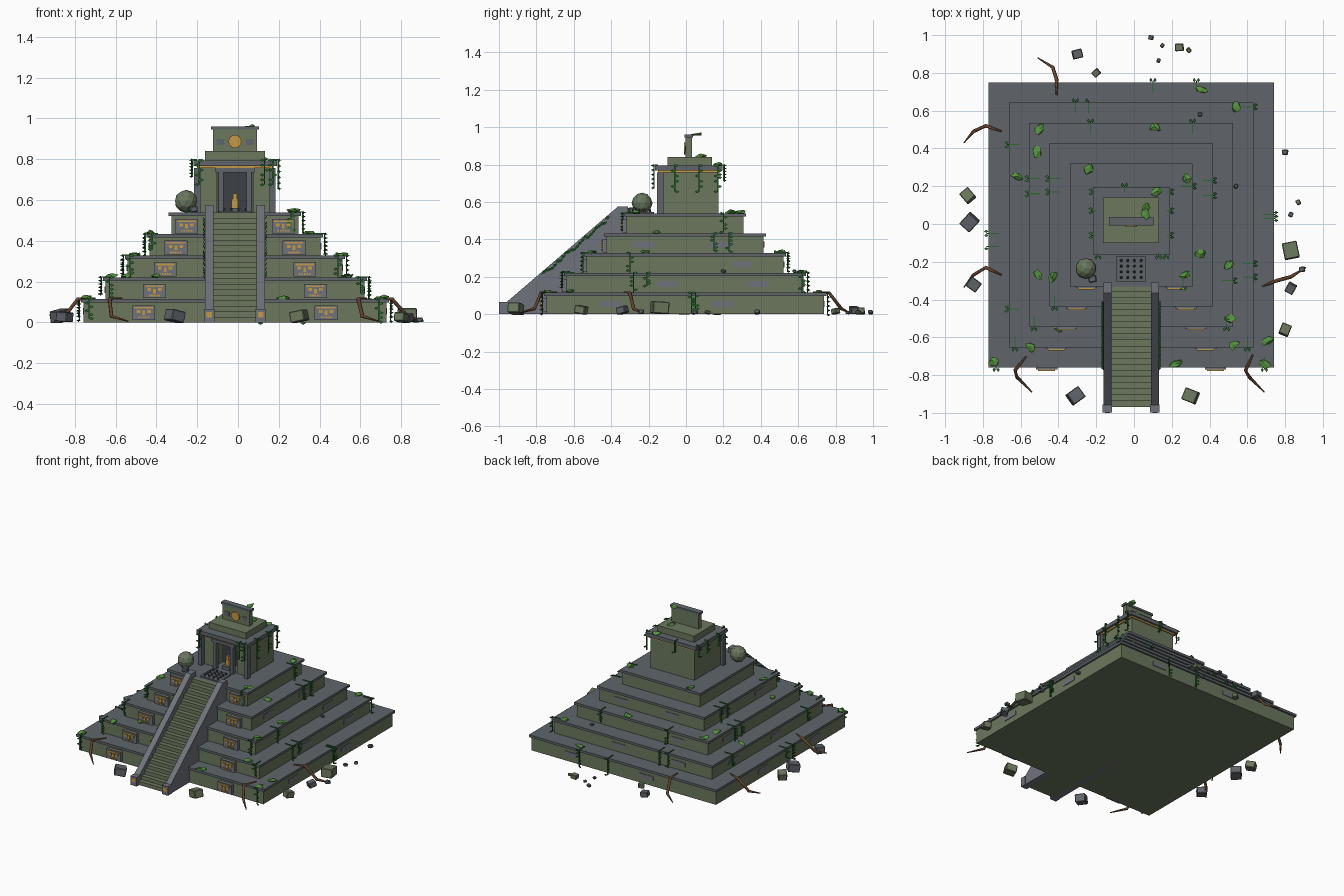
import bpy, bmesh, math, random
from mathutils import Matrix, Vector

random.seed(4)
if "Cube" in bpy.data.objects:
    bpy.data.objects.remove(bpy.data.objects["Cube"])

CX, CY = -.015, -.005          # centre of the pyramid


def material(name, r, g, b):
    m = bpy.data.materials.new(name)
    m.use_nodes = True
    m.diffuse_color = (r, g, b, 1)
    m.node_tree.nodes["Principled BSDF"].inputs["Base Color"].default_value = (r, g, b, 1)
    return m


moss = material("mossy stone", .145, .185, .11)
trim = material("grey trim", .115, .13, .145)
pale = material("pale grey stone", .16, .17, .2)
dark = material("dark stone", .045, .05, .06)
gold = material("gold", .55, .32, .06)
leaf = material("bright leaf", .09, .3, .05)
vine_green = material("vine green", .02, .15, .025)
bark = material("root bark", .13, .055, .025)


class Part:
    """Collects simple shapes into one named mesh object."""

    def __init__(self, name, mat):
        self.name, self.mat, self.bm = name, mat, bmesh.new()

    def box(self, x0, x1, y0, y1, z0, z1):
        size = Matrix.Diagonal((x1 - x0, y1 - y0, z1 - z0, 1))
        mid = Matrix.Translation(((x0 + x1) / 2, (y0 + y1) / 2, (z0 + z1) / 2))
        bmesh.ops.create_cube(self.bm, size=1, matrix=mid @ size)

    def block(self, half_x, half_y, z0, z1, x=CX, y=CY):
        self.box(x - half_x, x + half_x, y - half_y, y + half_y, z0, z1)

    def diamond(self, centre, along, across):
        c, a, b = Vector(centre), Vector(along), Vector(across)
        self.bm.faces.new([self.bm.verts.new(p) for p in (c - a, c - b, c + a, c + b)])

    def done(self):
        mesh = bpy.data.meshes.new(self.name)
        self.bm.to_mesh(mesh)
        self.bm.free()
        mesh.materials.append(self.mat)
        ob = bpy.data.objects.new(self.name, mesh)
        bpy.context.collection.objects.link(ob)
        return ob


# Stepped tiers: mossy bodies with grey cap slabs
HALF = [.755 - .1075 * i for i in range(5)]
TOP = [.115 + .106 * i for i in range(5)]
bodies, caps = Part("tier_bodies", moss), Part("tier_caps", trim)
for i, (h, z) in enumerate(zip(HALF, TOP)):
    bodies.block(h - .013, h - .013, TOP[i - 1] if i else 0, z - .017)
    caps.block(h, h, z - .017, z)
bodies.done()
caps.done()


def ground_height(x, y):
    reach = max(abs(x - CX), abs(y - CY))
    return max([z for h, z in zip(HALF, TOP) if reach < h], default=0)


# Carved mask panels on the front of each tier
panels, masks = Part("mask_panels", pale), Part("gold_masks", gold)
for i, h in enumerate(HALF):
    z, y = TOP[i] - .067, CY - h
    for side in (-1, 1):
        x = CX + side * (.447 - .0525 * i)
        panels.block(.056, .015, z - .035, z + .035, x, y + .005)
        front = y - .011
        masks.block(.045, .006, z + .02, z + .028, x, front)
        masks.block(.007, .006, z - .012, z + .01, x, front)
        for s in (-1, 1):
            masks.block(.009, .006, z - .001, z + .014, x + s * .026, front)
        for k in range(-2, 3):
            masks.block(.004, .006, z - .027, z - .018, x + k * .012, front)
panels.done()
masks.done()

# Worn repair slabs set into the side and back walls
slabs = Part("repair_slabs", pale)
for tier, along in ((3, -.23), (3, .18), (1, .38), (0, -.4), (1, -.1), (0, .2), (2, .3)):
    z, h = TOP[tier] - .06, HALF[tier] - .013
    for s in (-1, 1):
        slabs.block(.004, .055, z - .016, z + .016, CX + s * h, along)
    slabs.block(.055, .004, z - .016, z + .016, -along, CY + h)
slabs.done()

# Staircase
STEPS, Y0, Y1 = 20, -.97, -.325
stairs = Part("staircase", moss)
for i in range(STEPS):
    stairs.box(CX - .106, CX + .106, Y0 + (Y1 - Y0) * i / STEPS, Y1,
               TOP[4] * i / STEPS, TOP[4] * (i + 1) / STEPS)
stairs.done()

# Sloping balustrades with foot posts and gold studs
rails, studs = Part("balustrades", pale), Part("post_studs", gold)
profile = [(-.965, 0), (-.965, .06), (-.365, .575), (-.31, .575), (-.31, 0)]
for side in (-1, 1):
    x = CX + side * .126
    face = rails.bm.faces.new([rails.bm.verts.new((x - .021, y, z)) for y, z in profile])
    out = bmesh.ops.extrude_face_region(rails.bm, geom=[face])["geom"]
    bmesh.ops.translate(rails.bm, vec=(.042, 0, 0),
                        verts=[v for v in out if isinstance(v, bmesh.types.BMVert)])
    rails.block(.025, .022, 0, .065, x, -.977)
    studs.block(.013, .003, .025, .052, x, -.997)
bmesh.ops.recalc_face_normals(rails.bm, faces=rails.bm.faces)
rails.done()
studs.done()

# Temple walls around an open doorway
base = TOP[4]
walls = Part("temple_walls", moss)
walls.box(-.19, .165, -.02, .175, base, .757)
for side in (-1, 1):
    walls.block(.044, .05, base, .757, CX + side * .134, -.07)
walls.box(-.1, .075, -.12, -.02, .735, .757)
walls.block(.148, .12, .795, .84, CX, .02)
walls.block(.108, .017, .84, .945, CX, .015)
walls.done()
shade = Part("doorway_shadow", dark)
shade.box(-.1, .07, -.026, -.019, base, .735)
shade.done()

stone = Part("temple_trim", trim)
stone.box(-.217, .19, -.165, .195, .768, .795)
stone.block(.118, .022, .945, .96, CX, .015)
stone.block(.095, .02, .735, .757, CX, -.135)
for side in (-1, 1):
    stone.block(.015, .017, base, .757, CX + side * .185, -.138)
    stone.block(.012, .014, base, .735, CX + side * .068, -.135)
    stone.block(.018, .004, .87, .9, CX + side * .072, -.002)
stone.block(.03, .03, base, .562, CX, -.09)
stone.done()

ornaments = Part("temple_gold", gold)
ornaments.box(-.2, .175, -.15, .182, .757, .768)
bmesh.ops.create_cone(ornaments.bm, cap_ends=True, segments=16, radius1=.032, radius2=.032, depth=.012,
                      matrix=Matrix.Translation((CX, -.006, .887)) @ Matrix.Rotation(math.pi / 2, 4, "X"))
ornaments.block(.016, .012, .562, .605, CX, -.09)
ornaments.block(.01, .01, .605, .632, CX, -.09)
ornaments.done()

# Spike trap plate before the door
plate, spikes = Part("trap_plate", trim), Part("trap_spikes", dark)
plate.box(-.093, .062, -.305, -.17, base, base + .008)
for i in range(4):
    for j in range(4):
        spot = (CX + (i - 1.5) * .035, -.238 + (j - 1.5) * .03, base + .015)
        bmesh.ops.create_cone(spikes.bm, cap_ends=True, segments=6, radius1=.008, radius2=.004,
                              depth=.016, matrix=Matrix.Translation(spot))
plate.done()
spikes.done()

# Rolling boulder
boulder = Part("boulder", moss)
bmesh.ops.create_icosphere(boulder.bm, subdivisions=2, radius=.056,
                           matrix=Matrix.Translation((-.255, -.235, base + .055)))
boulder.done()

# Fallen blocks and pebbles: x, y, half size
green_rocks = [(-.88, .15, .03), (.3, -.91, .034), (.83, -.14, .04), (.8, -.56, .027), (-.2, .8, .018),
               (.24, .935, .02), (.87, .115, .012), (.29, .92, .012), (.15, .945, .01)]
grey_rocks = [(-.87, .01, .036), (-.85, -.32, .03), (-.31, -.91, .035), (.83, -.34, .024), (-.3, .9, .024),
              (.8, .38, .014), (.09, .987, .012), (.13, .865, .01), (.89, -.24, .014), (.83, .05, .012),
              (.54, .2, .01), (.35, .58, .01), (-.22, -.29, .018)]
for name, mat, rocks in (("mossy_rubble", moss, green_rocks), ("grey_rubble", trim, grey_rocks)):
    rubble = Part(name, mat)
    for x, y, r in rocks:
        turn = Matrix.Rotation(random.uniform(0, 3), 4, "Z") @ Matrix.Rotation(random.uniform(-.3, .3), 4, "X")
        place = Matrix.Translation((x, y, ground_height(x, y) + r * .9))
        bmesh.ops.create_cube(rubble.bm, size=2 * r, matrix=place @ turn @ Matrix.Diagonal((1, 1.1, .8, 1)))
    ob = rubble.done()
    chip = ob.modifiers.new("chipped_edges", "BEVEL")
    chip.width, chip.segments = .004, 1

# Leafy clumps lying on the ledges
clumps = Part("leaf_clumps", leaf)
spots = [(-.5, .5), (-.51, .38), (-.62, .25), (.11, .51), (.36, .71), (.54, .62), (-.24, .29), (.28, .24),
         (-.51, -.27), (-.43, -.28), (.27, -.27), (.35, -.16), (.51, -.5), (-.4, -.55), (-.55, -.65),
         (-.74, -.73), (.22, -.74), (.53, -.64), (.69, -.74), (.71, -.62), (.5, -.22)]
places = [(x, y, ground_height(x, y)) for x, y in spots]
for x, y, z in places + [(.06, .08, .84), (.12, .17, .795), (.06, .05, .955)]:
    flat = Matrix.Rotation(random.uniform(0, 6), 4, "Z") @ Matrix.Diagonal((1.2, .8, .35, 1))
    ball = bmesh.ops.create_icosphere(clumps.bm, subdivisions=1, radius=.028,
                                      matrix=Matrix.Translation((x, y, z + .006)) @ flat)
    for v in ball["verts"]:
        v.co += Vector(random.uniform(-.007, .007) for _ in range(3))
clumps.done()

# Vines draped over the edges
vines, leaves = Part("vine_stems", vine_green), Part("vine_leaves", vine_green)


def hang(edge, normal, length, lead=.06):
    n, e = Vector(normal), Vector(edge)
    side = Vector((-n.y, n.x, 0))
    e += n * .007
    vines.block(.003, .003, e.z - length, e.z + .004, e.x, e.y)
    m = e - n * lead / 2
    vines.block(.003 + abs(n.x) * lead / 2, .003 + abs(n.y) * lead / 2, e.z, e.z + .005, m.x, m.y)
    for k in range(6):
        sway = side * random.choice((-.011, .011))
        at = e + n * .005 + sway - Vector((0, 0, length * k / 5))
        leaves.diamond(at, sway * 1.1 + n * .005, (0, 0, .008))
        leaves.diamond(at, n * .012, side * .008 + Vector((0, 0, .004)))


RIGHT, LEFT, BACK, FRONT = (1, 0, 0), (-1, 0, 0), (0, 1, 0), (0, -1, 0)
draped = {RIGHT: [(0, .05), (0, .03), (1, -.21), (1, -.28), (2, -.3), (3, .23), (3, .15), (1, .62), (4, .2)],
          LEFT: [(0, -.05), (0, -.12), (1, .42), (1, -.45), (2, .24), (2, .16), (3, .24), (3, .17)],
          BACK: [(0, .1), (0, .33), (1, -.31), (1, -.24), (2, -.23), (2, .31)],
          FRONT: [(0, -.73), (0, .69), (1, -.63), (1, .6), (2, -.53), (2, .49), (3, -.42), (4, .26)]}
for n, hung in draped.items():
    for tier, along in hung:
        h = HALF[tier]
        edge = (CX + n[0] * h, along, TOP[tier]) if n[0] else (along, CY + n[1] * h, TOP[tier])
        hang(edge, n, random.uniform(.07, .12))
for along in (-.06, .07, .17):
    hang((.19, along, .795), RIGHT, .14, .02)
    hang((-.217, along, .795), LEFT, .08, .02)
for x in (-.19, .13, .17):
    hang((x, -.165, .795), FRONT, .12, .02)
hang((-.05, .195, .795), BACK, .08, .03)

# Ivy climbing the balustrades
for side in (-1, 1):
    for k in range(24):
        t = k / 23
        at = (CX + side * .151, -.76 + .34 * t, .215 + .29 * t + random.uniform(-.01, .012))
        leaves.diamond(at, (side * .004, .013, .011), (side * .006, -.006, .007))
vines.done()
leaves.done()

# Roots spilling over the lowest ledge: start, edge, foot, tip
roots = [[(-.57, -.7), (-.63, -.775), (-.62, -.81), (-.54, -.89)], [(.63, -.69), (.59, -.775), (.61, -.81), (.69, -.89)],
         [(-.41, .68), (-.41, .765), (-.43, .83), (-.51, .88)], [(-.7, .49), (-.785, .52), (-.85, .49), (-.9, .43)],
         [(-.7, -.27), (-.785, -.23), (-.85, -.27), (-.9, -.335)], [(.68, -.33), (.755, -.3), (.83, -.28), (.91, -.23)]]
for number, path in enumerate(roots):
    curve = bpy.data.curves.new("root_%d" % number, "CURVE")
    curve.dimensions, curve.bevel_depth, curve.bevel_resolution = "3D", .011, 1
    curve.use_fill_caps = True
    curve.materials.append(bark)
    line = curve.splines.new("POLY")
    line.points.add(len(path) - 1)
    for p, xy, z, r in zip(line.points, path, (.118, .115, .03, .006), (.35, .9, .9, .3)):
        p.co, p.radius = (*xy, z, 1), r
    bpy.context.collection.objects.link(bpy.data.objects.new("root_%d" % number, curve))
